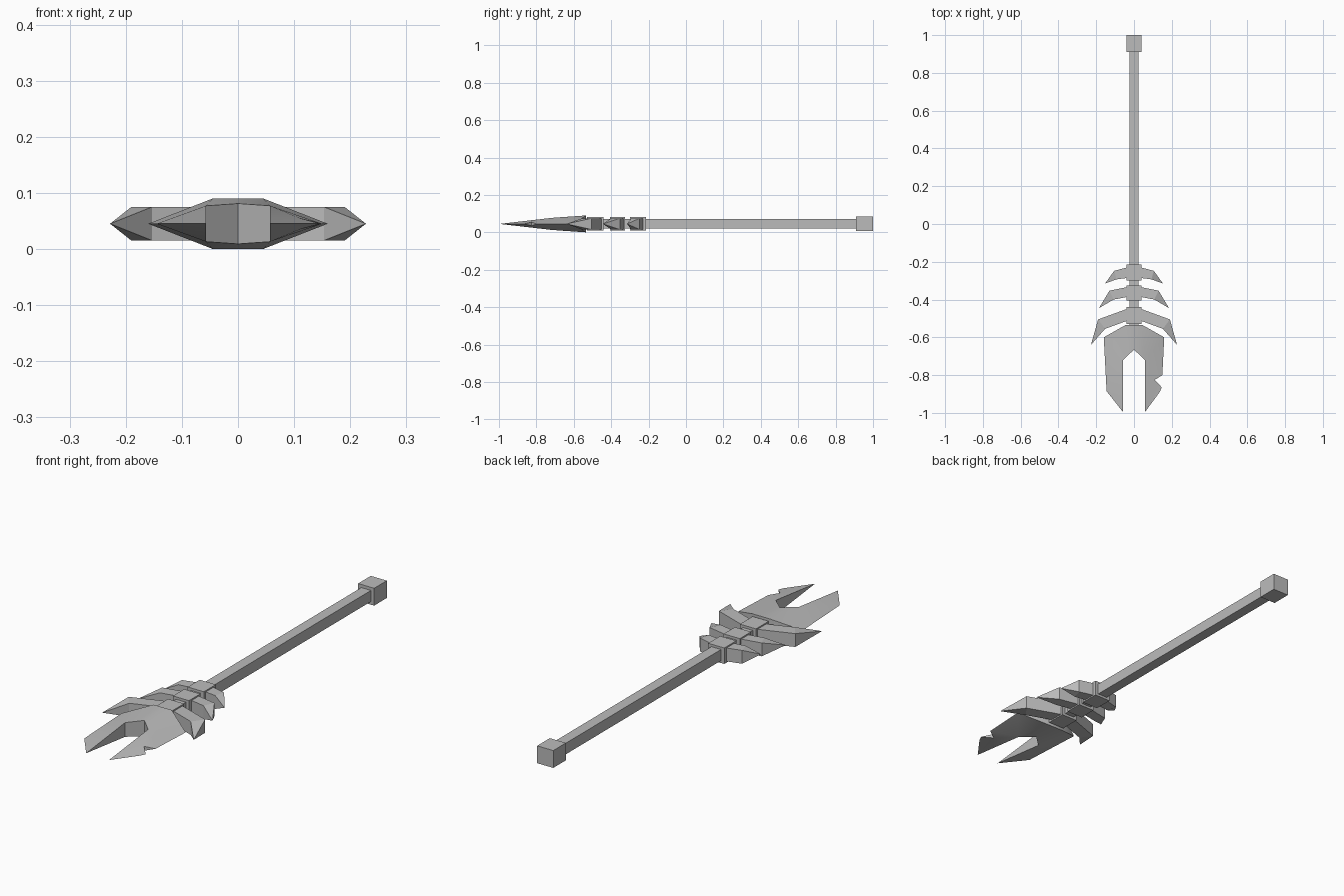
import bpy, bmesh

if "Cube" in bpy.data.objects:
    bpy.data.objects.remove(bpy.data.objects["Cube"])

MID = 0.045  # height of the centre plane

steel = bpy.data.materials.new("plain_grey")
steel.use_nodes = True
GREY = (0.5, 0.5, 0.5, 1)
steel.diffuse_color = GREY
steel.node_tree.nodes["Principled BSDF"].inputs["Base Color"].default_value = GREY


def finish(name, bm, smooth=False):
    bmesh.ops.recalc_face_normals(bm, faces=bm.faces)
    mesh = bpy.data.meshes.new(name)
    bm.to_mesh(mesh)
    bm.free()
    mesh.materials.append(steel)
    ob = bpy.data.objects.new(name, mesh)
    bpy.context.collection.objects.link(ob)
    if smooth:
        bpy.ops.object.select_all(action='DESELECT')
        ob.select_set(True)
        bpy.context.view_layer.objects.active = ob
        bpy.ops.object.shade_smooth_by_angle()
    return ob


def box(name, half_x, y0, y1, half_z):
    bm = bmesh.new()
    bmesh.ops.create_cube(bm, size=1)
    for v in bm.verts:
        v.co.x *= 2 * half_x
        v.co.y = (y0 + y1) / 2 + v.co.y * (y1 - y0)
        v.co.z = MID + v.co.z * 2 * half_z
    return finish(name, bm)


def slab(bm, outline, caps, side=1):
    """Outline points are (x, y, half thickness); zero thickness is a sharp edge."""
    top = [bm.verts.new((side * x, y, MID + h)) for x, y, h in outline]
    low = [bm.verts.new((side * x, y, MID - h)) for x, y, h in outline]
    for cap in caps:
        bm.faces.new([top[i] for i in cap])
        bm.faces.new([low[i] for i in reversed(cap)])
    return top, low


def walls(bm, top, low, edges):
    for i, j in edges:
        bm.faces.new((top[i], low[i], low[j], top[j]))


# Shaft and pommel
box("shaft", 0.024, -0.54, 0.93, 0.025)
box("pommel", 0.04, 0.91, 1.0, 0.039)

# Collars around the shaft
for i, (y0, y1) in enumerate([(-0.3, -0.215), (-0.405, -0.325), (-0.53, -0.44)]):
    box(f"collar_{i + 1}", 0.04, y0, y1, 0.036)

# Swept side spikes: upper root, upper elbow, tip, lower elbow, lower root
spikes = [
    [(0.03, -0.228), (0.105, -0.248), (0.153, -0.315), (0.092, -0.293), (0.03, -0.285)],
    [(0.03, -0.333), (0.13, -0.353), (0.185, -0.445), (0.108, -0.4), (0.03, -0.385)],
    [(0.03, -0.447), (0.19, -0.505), (0.228, -0.64), (0.153, -0.555), (0.03, -0.51)],
]
for i, pts in enumerate(spikes):
    outline = [(x, y, 0 if k == 2 else 0.03) for k, (x, y) in enumerate(pts)]
    for label, side in (("left", 1), ("right", -1)):
        bm = bmesh.new()
        top, low = slab(bm, outline, [(0, 1, 3, 4), (1, 2, 3)], side)
        walls(bm, top, low, [(k, (k + 1) % 5) for k in range(5)])
        bmesh.ops.remove_doubles(bm, verts=bm.verts, dist=0.0005)
        finish(f"{label}_spike_{i + 1}", bm)

# Forked blade: thick back, sharp outer edges, notch in the left prong
inner = [(0, -0.535, 0.045), (0, -0.665, 0.036), (0.057, -0.72, 0.032),
         (0.057, -0.997, 0)]
shoulder = [(0.045, -0.535, 0.045), (0.16, -0.6, 0)]
notched = [(0.15, -0.8, 0), (0.11, -0.825, 0.01), (0.147, -0.865, 0), (0.136, -0.89, 0)]
plain = [(0.145, -0.885, 0)]

bm = bmesh.new()
for side, edge in ((1, notched), (-1, plain)):
    outline = inner + shoulder + edge
    caps = [(0, 1, 2, 4), (4, 2, 5), (5, 2, 6)]
    if edge is notched:
        caps += [(6, 2, 7), (7, 2, 3), (7, 3, 8), (8, 3, 9)]
        rim = [(6, 7), (7, 8)]
    else:
        caps += [(6, 2, 3)]
        rim = []
    top, low = slab(bm, outline, caps, side)
    walls(bm, top, low, [(1, 2), (2, 3), (0, 4), (4, 5)] + rim)
bmesh.ops.remove_doubles(bm, verts=bm.verts, dist=0.0005)
finish("forked_blade", bm, smooth=True)
